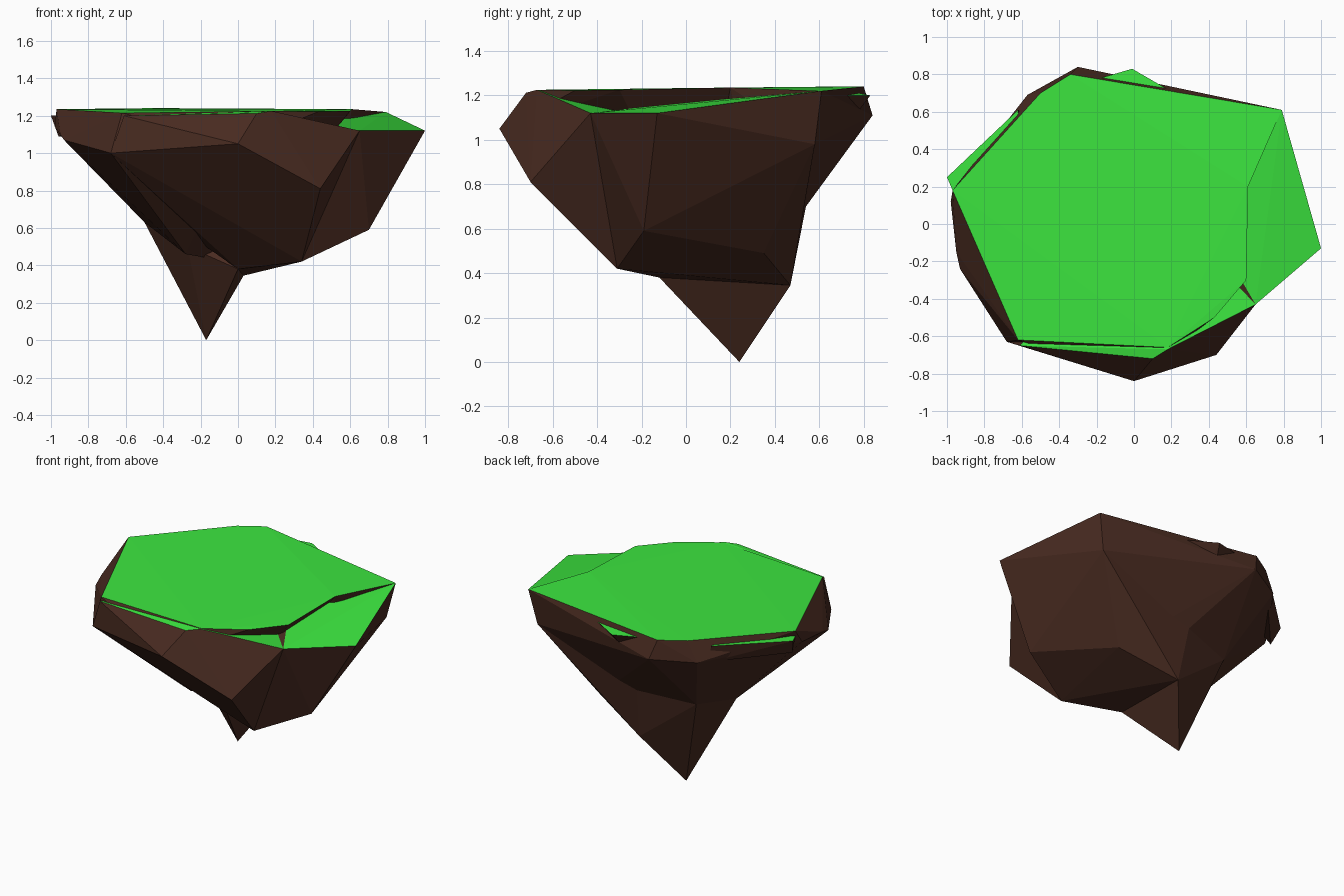
import bpy, bmesh


def material(name, rgb):
    m = bpy.data.materials.new(name)
    m.diffuse_color = (*rgb, 1.0)
    return m


earth = material("dark brown rock", (0.066, 0.024, 0.015))
grass = material("grass green", (0.045, 0.79, 0.05))


def chunk(name, points):
    """Faceted convex rock; high faces that look up become grass."""
    bm = bmesh.new()
    for p in points:
        bm.verts.new(p)
    hull = bmesh.ops.convex_hull(bm, input=bm.verts[:])
    loose = {v for v in hull["geom_interior"] if isinstance(v, bmesh.types.BMVert)}
    bmesh.ops.delete(bm, geom=list(loose), context='VERTS')
    bmesh.ops.recalc_face_normals(bm, faces=bm.faces[:])
    for f in bm.faces:
        f.smooth = False
        up = f.normal.z > 0.93 and f.calc_center_median().z > 1.1
        f.material_index = 1 if up else 0
    me = bpy.data.meshes.new(name)
    bm.to_mesh(me)
    bm.free()
    me.materials.append(earth)
    me.materials.append(grass)
    ob = bpy.data.objects.new(name, me)
    bpy.context.collection.objects.link(ob)
    return ob


# right-hand rock with the sloping grass ledge
chunk("right_rock", [
    (0.79, 0.61, 1.22), (1.0, -0.13, 1.12), (0.65, -0.43, 1.12),
    (0.34, -0.31, 0.42), (0.70, -0.19, 0.59), (0.42, 0.35, 0.49),
    (0.74, 0.58, 0.98), (0.03, 0.47, 0.345), (0.0, -0.12, 0.38),
    (0.0, 0.54, 0.70), (0.25, 0.25, 1.20), (0.10, -0.30, 1.0)])

# front rock with a narrow grass lip
chunk("front_rock", [
    (0.18, -0.67, 1.225), (0.65, -0.43, 1.12), (0.10, -0.72, 1.212),
    (-0.61, -0.65, 1.20), (0.0, -0.84, 1.05), (0.44, -0.70, 0.81),
    (0.34, -0.31, 0.42), (0.0, -0.12, 0.38), (0.40, 0.0, 1.10),
    (-0.30, -0.30, 1.15), (-0.68, -0.63, 1.0), (-0.20, -0.10, 0.52)])

# left-hand rock carrying the raised grass plateau
chunk("left_rock", [
    (0.61, 0.20, 1.235), (0.60, -0.30, 1.225), (0.43, -0.50, 1.222),
    (0.18, -0.66, 1.225), (-0.62, -0.62, 1.215), (-0.97, 0.18, 1.235),
    (-0.50, 0.70, 1.24), (-0.34, 0.80, 1.24),
    (-0.98, 0.12, 1.14), (-0.95, -0.15, 1.10), (-0.93, -0.24, 1.07),
    (-0.68, -0.63, 1.0), (0.0, -0.82, 1.05), (-0.57, 0.69, 1.10),
    (-0.30, 0.84, 1.11), (-0.50, 0.16, 0.63), (-0.28, -0.12, 0.46),
    (-0.05, 0.10, 0.42), (0.0, 0.54, 0.70), (-0.38, 0.43, 0.66)])

# back wedge that joins both rocks
chunk("back_rock", [
    (-0.34, 0.80, 1.24), (0.79, 0.61, 1.22), (0.61, 0.20, 1.235),
    (-0.30, 0.84, 1.11), (0.74, 0.58, 0.98), (0.0, 0.54, 0.70),
    (0.42, 0.35, 0.49), (0.40, 0.10, 1.1)])

# hanging point under the island
chunk("bottom_spike", [
    (-0.17, 0.24, 0.0), (-0.50, 0.16, 0.63), (0.03, 0.47, 0.345),
    (0.0, -0.12, 0.38), (-0.27, 0.0, 0.50), (-0.38, 0.43, 0.66),
    (0.0, 0.54, 0.70), (-0.15, 0.20, 0.9)])

# small grassy shards on the rim
chunk("back_shard", [
    (-0.01, 0.83, 1.20), (-0.18, 0.78, 1.21), (0.18, 0.72, 1.20),
    (0.0, 0.55, 1.20), (-0.05, 0.74, 1.08), (0.0, 0.60, 0.95)])
chunk("left_shard", [
    (-1.0, 0.25, 1.20), (-0.62, 0.61, 1.20), (-0.97, 0.18, 1.20),
    (-0.60, 0.30, 1.20), (-0.96, 0.20, 1.09), (-0.60, 0.60, 1.08)])
